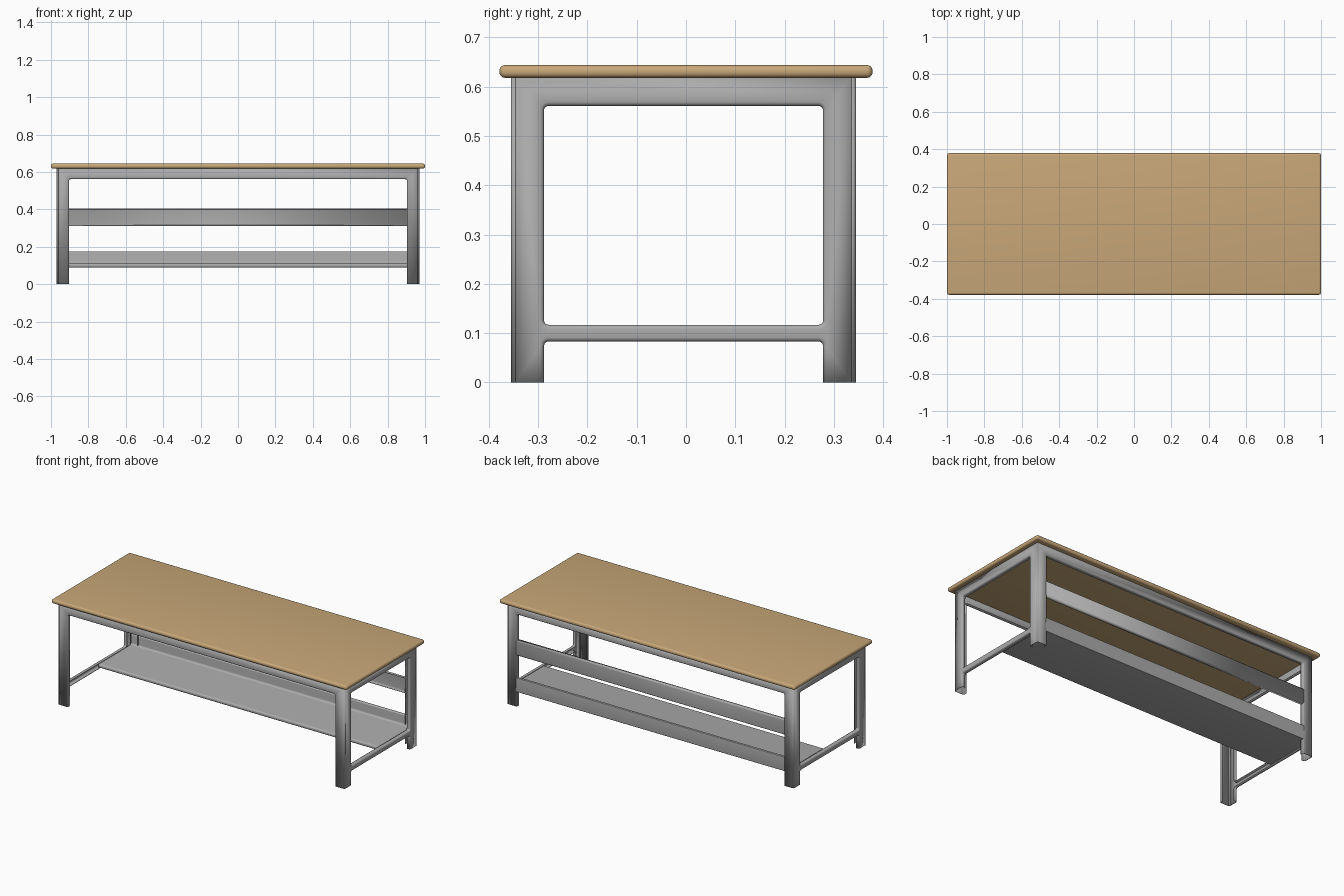
import bpy, bmesh, math
from mathutils import Vector

if "Cube" in bpy.data.objects:
    bpy.data.objects.remove(bpy.data.objects["Cube"], do_unlink=True)


def material(name, rgb):
    m = bpy.data.materials.new(name)
    m.use_nodes = True
    m.diffuse_color = (*rgb, 1)
    bsdf = next(n for n in m.node_tree.nodes if n.type == "BSDF_PRINCIPLED")
    bsdf.inputs["Base Color"].default_value = (*rgb, 1)
    bsdf.inputs["Roughness"].default_value = 0.6
    return m


WOOD = material("light wood", (0.58, 0.39, 0.19))
STEEL = material("grey painted steel", (0.41, 0.41, 0.41))

# Frame extents
X, FRONT, BACK, TOP = 0.97, -0.355, 0.345, 0.618
BEND, SHEET, LIP = 0.007, 0.004, 0.02


def finish(name, bm, mat, thickness=0):
    bmesh.ops.recalc_face_normals(bm, faces=bm.faces[:])
    me = bpy.data.meshes.new(name)
    bm.to_mesh(me)
    bm.free()
    ob = bpy.data.objects.new(name, me)
    bpy.context.collection.objects.link(ob)
    me.materials.append(mat)
    if thickness:
        mod = ob.modifiers.new("Sheet", "SOLIDIFY")
        mod.thickness = thickness
        mod.offset = 0
    bpy.ops.object.select_all(action="DESELECT")
    ob.select_set(True)
    bpy.context.view_layer.objects.active = ob
    bpy.ops.object.shade_smooth_by_angle(angle=math.radians(35))
    return ob


def arc(cu, cv, r, start, end, n=5):
    """Points on an arc, angles in degrees."""
    out = []
    for i in range(n + 1):
        a = math.radians(start + (end - start) * i / n)
        out.append((cu + r * math.cos(a), cv + r * math.sin(a)))
    return out


def opening_path(lo, hi, bottom, top, grow):
    """Rounded opening grown outward; open at the floor when bottom is None."""
    r = 0.011
    R = r + grow
    pts = arc(hi - r, top - r, R, 0, 90) + arc(lo + r, top - r, R, 90, 180)
    if bottom is None:
        return [(hi + grow, 0)] + pts + [(lo - grow, 0)]
    return pts + arc(lo + r, bottom + r, R, 180, 270) + arc(hi - r, bottom + r, R, 270, 360)


def pressed_panel(name, place, u0, u1, notch, window=None):
    """Flat sheet with openings whose rims are folded inward."""
    bm = bmesh.new()

    def ring(pts, depth):
        return [bm.verts.new(place(u, v, depth)) for u, v in pts]

    def join(verts, closed):
        for a, b in zip(verts, verts[1:] + verts[:1] if closed else verts[1:]):
            bm.edges.new((a, b))

    # Fold steps: growth of the opening and depth behind the face
    folds = [(BEND * (1 - math.sin(a)), BEND * (1 - math.cos(a)))
             for a in (math.pi / 2 * i / 4 for i in range(5))] + [(0, LIP)]
    rims = []
    for spec in (notch, window):
        if spec:
            rims.append([ring(opening_path(*spec, g), d) for g, d in folds])
    outline = ring([(u0 + BEND, 0), (u0 + BEND, TOP), (u1 - BEND, TOP), (u1 - BEND, 0)], 0)
    join(outline + rims[0][0], True)
    if window:
        join(rims[1][0], True)
    bmesh.ops.triangle_fill(bm, use_beauty=True, edges=bm.edges[:])
    for rim, closed in zip(rims, (False, True)):
        n = len(rim[0])
        for p, q in zip(rim, rim[1:]):
            for i in range(n if closed else n - 1):
                j = (i + 1) % n
                bm.faces.new((p[i], p[j], q[j], q[i]))
    return finish(name, bm, STEEL, SHEET)


def extrude_profile(name, pts, axis, lo, hi, mat, closed=True, thickness=0):
    """Extrude a profile in yz along x, or in xy along z."""
    bm = bmesh.new()

    def at(p, t):
        return (t, *p) if axis == "x" else (*p, t)

    a = [bm.verts.new(at(p, lo)) for p in pts]
    b = [bm.verts.new(at(p, hi)) for p in pts]
    n = len(pts)
    for i in range(n if closed else n - 1):
        j = (i + 1) % n
        bm.faces.new((a[i], a[j], b[j], b[i]))
    if closed:
        bm.faces.new(a)
        bm.faces.new(b)
    return finish(name, bm, mat, thickness)


# End frames, with legs, top rail and foot rail in one pressing
h = SHEET / 2
for side, sx in (("left", 1), ("right", -1)):
    pressed_panel(side + "_end_frame",
                  lambda u, v, d: Vector((sx * (X - h - d), u, v)),
                  FRONT + h, BACK - h, (-0.29, 0.28, None, 0.085), (-0.29, 0.28, 0.115, 0.563))

# Long frames at the front and back
for side, y, s in (("front", FRONT, 1), ("back", BACK, -1)):
    pressed_panel(side + "_long_frame",
                  lambda u, v, d: Vector((u, y + s * (h + d), v)),
                  -X + h, X - h, (-0.905, 0.905, None, 0.563))

# Rounded leg corners
for label, sx, y, sy in (("front_left", 1, FRONT, -1), ("front_right", -1, FRONT, -1),
                         ("back_left", 1, BACK, 1), ("back_right", -1, BACK, 1)):
    pts = [(sx * (X - h - BEND + u), y - sy * (h + BEND - v))
           for u, v in arc(0, 0, BEND, 0, 90)]
    extrude_profile(label + "_leg_corner", pts, "z", 0, TOP, STEEL, False, SHEET)

# Upper back rail, a channel opening inward
r, y1, z0, z1 = 0.006, BACK - 0.003, 0.312, 0.402
rail = ([(y1 - 0.018, z0)] + arc(y1 - r, z0 + r, r, -90, 0)
        + arc(y1 - r, z1 - r, r, 0, 90) + [(y1 - 0.018, z1)])
extrude_profile("upper_back_rail", rail, "x", -0.915, 0.915, STEEL, False, SHEET)

# Half-depth lower shelf with a back upstand
yf, yb, zb, zt, zu = 0.01, BACK - 0.001, 0.088, 0.112, 0.175
shelf = (arc(yf + 0.01, zb + 0.01, 0.01, 270, 180) + arc(yf + 0.01, zt - 0.01, 0.01, 180, 90)
         + arc(yb - 0.03, zt + 0.012, 0.012, 270, 360)
         + arc(yb - 0.012, zu - 0.006, 0.006, 180, 90)
         + arc(yb - 0.004, zu - 0.004, 0.004, 90, 0)
         + arc(yb - 0.004, zb + 0.004, 0.004, 0, -90))
extrude_profile("lower_shelf", shelf, "x", -0.952, 0.952, STEEL)

# Wooden top with rounded edges
bm = bmesh.new()
bmesh.ops.create_cube(bm, size=1)
bmesh.ops.scale(bm, vec=(2, 0.757, 0.026), verts=bm.verts)
bmesh.ops.translate(bm, vec=(0, 0, 0.631), verts=bm.verts)
bmesh.ops.bevel(bm, geom=bm.edges[:], offset=0.0115, segments=5, profile=0.5, affect="EDGES")
finish("table_top", bm, WOOD)
